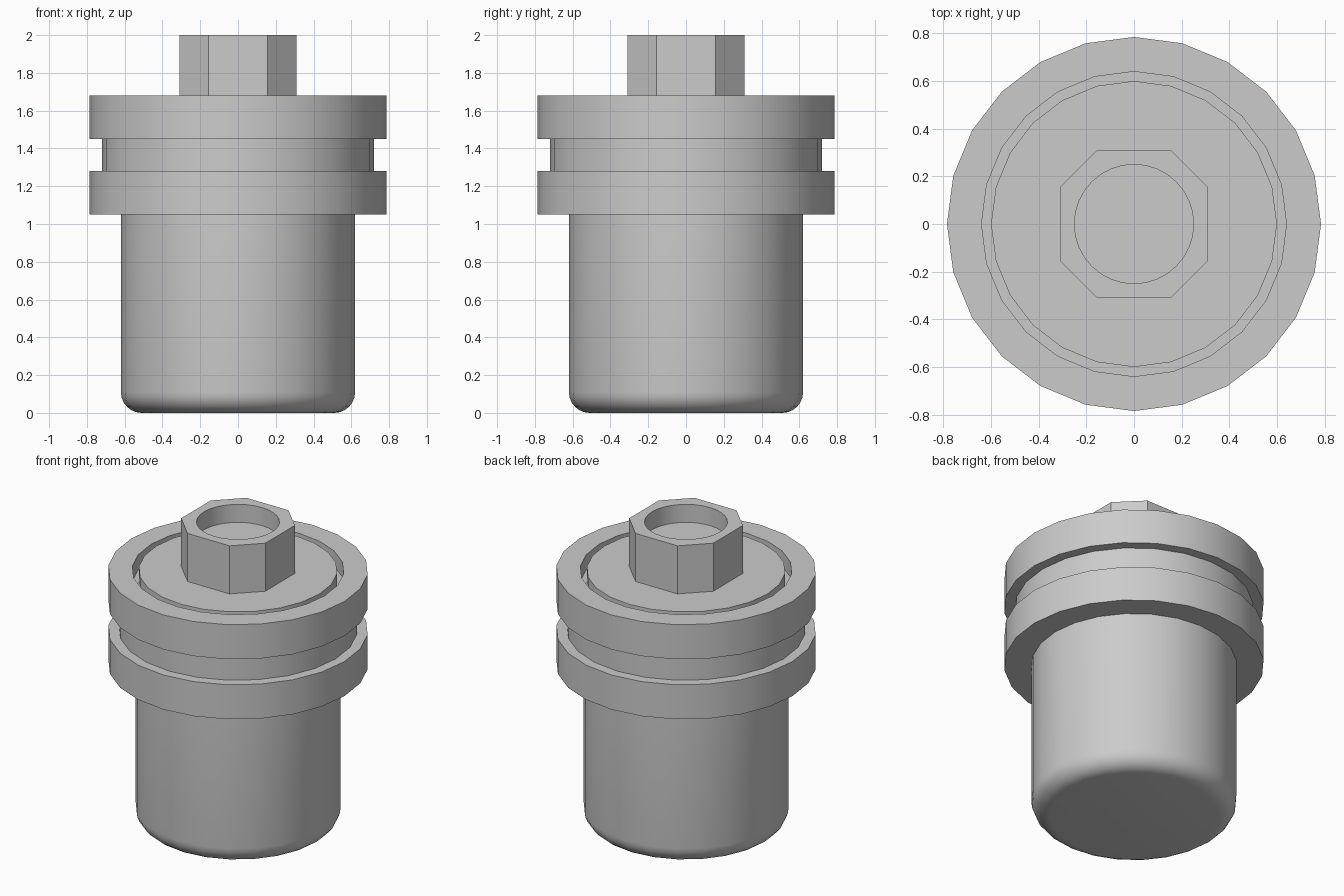
import bpy, bmesh
from math import sin, cos, pi, radians

if "Cube" in bpy.data.objects:
    bpy.data.objects.remove(bpy.data.objects["Cube"])


def circle(radius, z, count):
    return [(radius * cos(2 * pi * i / count), radius * sin(2 * pi * i / count), z)
            for i in range(count)]


def skin(bm, rings):
    for a, b in zip(rings, rings[1:]):
        n = len(a)
        for i in range(n):
            j = (i + 1) % n
            bm.faces.new((a[i], a[j], b[j], b[i]))


def finish(bm, name):
    bmesh.ops.recalc_face_normals(bm, faces=bm.faces)
    mesh = bpy.data.meshes.new(name)
    bm.to_mesh(mesh)
    bm.free()
    obj = bpy.data.objects.new(name, mesh)
    bpy.context.collection.objects.link(obj)
    bpy.ops.object.select_all(action='DESELECT')
    obj.select_set(True)
    bpy.context.view_layer.objects.active = obj
    bpy.ops.object.shade_smooth_by_angle(angle=radians(30))
    return obj


def lathe(name, profile, count=24):
    bm = bmesh.new()
    rings = [[bm.verts.new(p) for p in circle(r, z, count)] for r, z in profile]
    skin(bm, rings)
    bm.faces.new(rings[0])
    bm.faces.new(rings[-1])
    return finish(bm, name)


# Cylindrical body with a rounded bottom edge
R, B = 0.62, 0.11
round_edge = [(R - B + B * sin(i * pi / 12), B - B * cos(i * pi / 12)) for i in range(7)]
lathe("body", round_edge + [(R, 1.05)])

# Collar with a groove round the side and a narrow ring groove in the top
lathe("collar", [(0.60, 1.05), (0.785, 1.05), (0.785, 1.28), (0.72, 1.28),
                 (0.72, 1.45), (0.785, 1.45), (0.785, 1.68), (0.64, 1.68),
                 (0.64, 1.58), (0.60, 1.58), (0.60, 1.68)])

# Eight-sided nut with a round blind socket
bm = bmesh.new()
a, c = 0.31, 0.155
corners = [(a, -c), (a, c), (c, a), (-c, a), (-a, c), (-a, -c), (-c, -a), (c, -a)]
outer = [[bm.verts.new((x, y, z)) for x, y in corners] for z in (1.68, 2.0)]
inner = [[bm.verts.new(p) for p in circle(0.25, z, 32)] for z in (2.0, 1.88)]
skin(bm, outer)
skin(bm, inner)
bm.faces.new(outer[0])
bm.faces.new(inner[1])
rim = [e for e in bm.edges if all(abs(v.co.z - 2.0) < 1e-5 for v in e.verts)]
bmesh.ops.triangle_fill(bm, edges=rim, use_beauty=True)
nut = finish(bm, "nut")
# Keep the outer sides flat while the socket wall stays smooth
for p in nut.data.polygons:
    if len(p.vertices) != 4 or p.center.xy.length > 0.27:
        p.use_smooth = False
